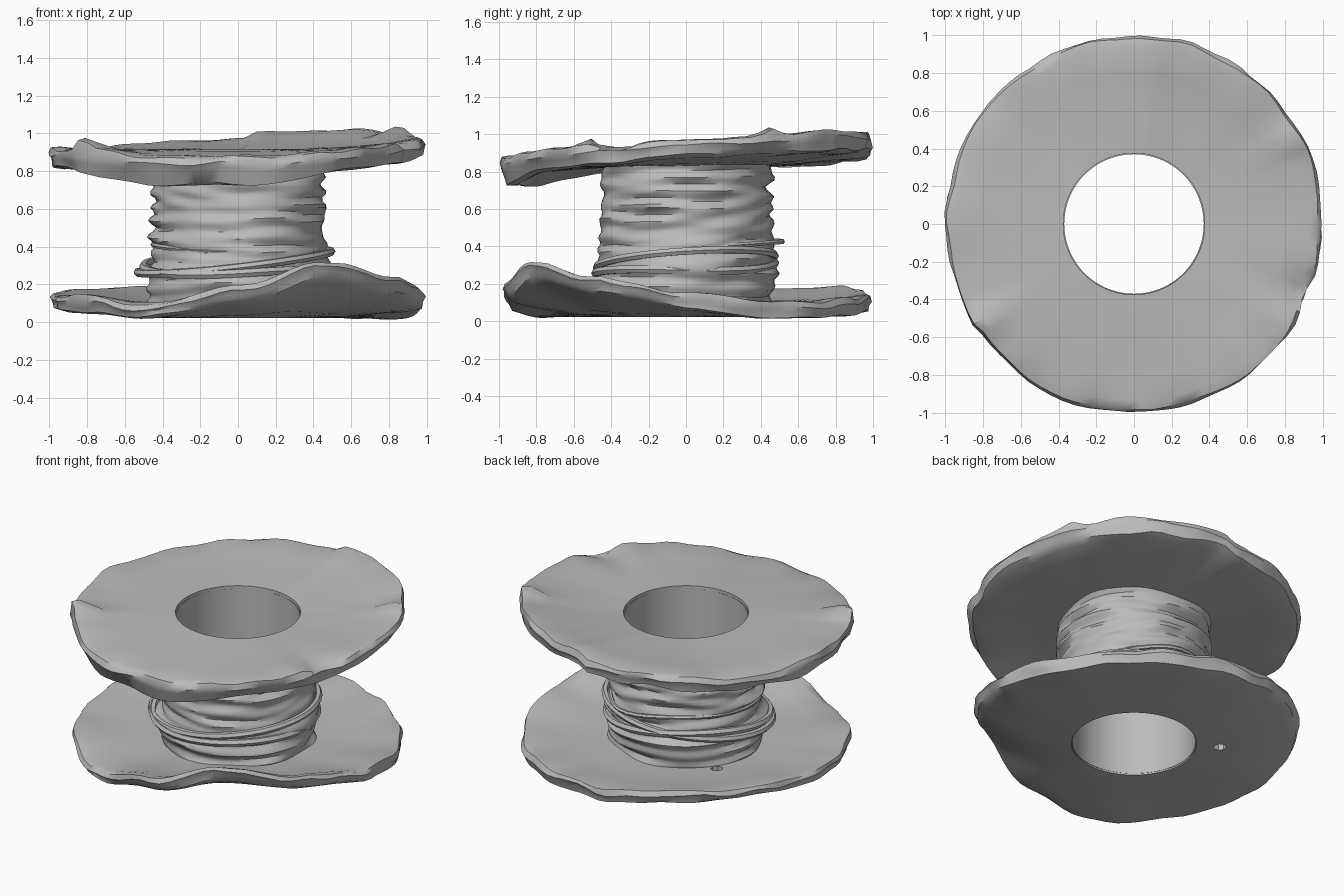
import bpy, bmesh
from math import sin, cos, pi, radians, degrees, exp
from mathutils import Vector, noise

if bpy.data.objects.get("Cube"):
    bpy.data.objects.remove(bpy.data.objects["Cube"])

grey = bpy.data.materials.new("worn grey")
grey.use_nodes = True
grey.diffuse_color = (0.5, 0.5, 0.5, 1)
grey.node_tree.nodes["Principled BSDF"].inputs["Base Color"].default_value = (0.5, 0.5, 0.5, 1)

# Rim heights by azimuth in degrees, measured from +x
TOP_RIM = [(-150, .865), (-110, .825), (-80, .825), (-55, .86), (-30, .895), (0, .925), (30, .955),
           (50, .975), (83, .965), (88, .93), (110, .915), (135, .88), (165, .87)]
LOW_RIM = [(-150, .10), (-120, .065), (-90, .15), (-60, .295), (-30, .21), (0, .115), (30, .06),
           (60, .075), (90, .10), (120, .14), (150, .15), (180, .115)]


def rim_height(table, a):
    """Smoothly interpolate a periodic table."""
    d = degrees(a)
    keys = [(k + s, v) for s in (-360, 0, 360) for k, v in table]
    for (k0, v0), (k1, v1) in zip(keys, keys[1:]):
        if k0 <= d <= k1:
            t = (1 - cos(pi * (d - k0) / (k1 - k0))) / 2
            return v0 + (v1 - v0) * t


def bump(a, centre, width):
    """Bell-shaped weight around an azimuth in degrees."""
    d = (degrees(a) - centre + 180) % 360 - 180
    return exp(-(d / width) ** 2)


def wobble(a, z, freq, seed):
    return noise.noise(Vector((cos(a) * freq + seed, sin(a) * freq, z)))


def ring_body(name, profile, warp, segments, sharp):
    """Sweep a closed (r, z) profile around z, bending every point with warp."""
    bm = bmesh.new()
    rings = []
    for i in range(segments):
        a = -pi + 2 * pi * i / segments
        ring = []
        for r, z in profile:
            r2, z2 = warp(a, r, z)
            ring.append(bm.verts.new((r2 * cos(a), r2 * sin(a), z2)))
        rings.append(ring)
    n = len(profile)
    for i, ring in enumerate(rings):
        nxt = rings[(i + 1) % segments]
        for j in range(n):
            k = (j + 1) % n
            bm.faces.new((ring[j], nxt[j], nxt[k], ring[k]))
    bmesh.ops.recalc_face_normals(bm, faces=bm.faces)
    mesh = bpy.data.meshes.new(name)
    bm.to_mesh(mesh)
    bm.free()
    mesh.materials.append(grey)
    obj = bpy.data.objects.new(name, mesh)
    bpy.context.collection.objects.link(obj)
    smooth(obj, sharp)
    return obj


def smooth(obj, angle):
    bpy.ops.object.select_all(action='DESELECT')
    obj.select_set(True)
    bpy.context.view_layer.objects.active = obj
    bpy.ops.object.shade_smooth_by_angle(angle=radians(angle))


def ragged(a, r, z, seed):
    """Crumple that only affects the outer edge."""
    edge = max(0, (r - .88) / .12)
    dr = .022 * edge * wobble(a, z * 12, 5, seed)
    dz = .03 * edge * wobble(a, z * 14, 4.5, seed + 7)
    return dr, dz


def warp_top(a, r, z):
    dr, dz = ragged(a, r, z, 3)
    t = max(0, (r - .375) / .62)
    height = .872 + (rim_height(TOP_RIM, a) - .872) * t ** 1.25
    if .9 < r < .985 and z < -.03:                     # drooping lip rolled inwards
        droop = bump(a, -108, 42)
        dz -= .06 * droop
        dr -= .035 * droop
    if r > .9:
        if z > .03:                                    # torn flaps and dents
            dz += .06 * bump(a, -147, 4) + .04 * bump(a, 28, 4) - .04 * bump(a, -24, 5)
        dr += .02 * bump(a, -149, 3) - .025 * bump(a, -22, 5)
    return r + dr, height + z + dz


def warp_low(a, r, z):
    dr, dz = ragged(a, r, z, 11)
    t = max(0, (r - .45) / .55)
    height = .06 + (rim_height(LOW_RIM, a) - .06) * t ** 1.5
    shrink = t * (.01 + .05 * bump(a, -58, 28))
    return r + dr - shrink, max(.015, height + z + dz)


# Flange cross-section: underside, folded edge, upper side
FLANGE = [(.375, -.045), (.6, -.045), (.8, -.045), (.93, -.053), (.98, -.042), (.986, -.012),
          (1.0, .012), (.988, .045), (.94, .054), (.8, .045), (.6, .045), (.375, .045)]
ring_body("top_flange", FLANGE, warp_top, 90, 45)
low_flange = ring_body("bottom_flange", [(r, z * .85) for r, z in FLANGE], warp_low, 90, 45)

# Small through hole beside the hub in the bottom flange
bpy.ops.mesh.primitive_cylinder_add(vertices=7, radius=.038, depth=.5, location=(-.43, .29, .05))
cutter = bpy.context.object
cutter.name = "hole_cutter"
cutter.hide_render = True
mod = low_flange.modifiers.new("hole", 'BOOLEAN')
mod.operation, mod.object, mod.solver = 'DIFFERENCE', cutter, 'EXACT'
bpy.context.view_layer.objects.active = low_flange
bpy.ops.object.modifier_apply(modifier=mod.name)
bpy.data.objects.remove(cutter)


# Hub: straight bore inside, wrinkled winding outside
def warp_hub(a, r, z):
    if r < .4:
        return r, z
    ridge = .035 * wobble(a, z * 20 + .8 * cos(a + 1), 1.3, 5)
    ridge += .006 * sin(z * 75 + 1.5 * sin(a))
    belly = .025 * exp(-((z - .27 - .05 * cos(a)) / .11) ** 2)
    return r + ridge + belly, z + .015 * wobble(a, z * 3, 1.5, 9)


RINGS = 44
hub = [(.37, .9), (.37, .03)]
hub += [(.455, .06 + .8 * i / RINGS) for i in range(RINGS + 1)]
ring_body("wound_hub", hub, warp_hub, 60, 45)


# Loose strands wrapped around the hub
def strand(name, radius, z_at, r_at):
    curve = bpy.data.curves.new(name, 'CURVE')
    curve.dimensions = '3D'
    curve.bevel_depth = radius
    curve.bevel_resolution = 1
    spline = curve.splines.new('POLY')
    count = 48
    spline.points.add(count - 1)
    for i, p in enumerate(spline.points):
        a = 2 * pi * i / count
        r = r_at(a)
        p.co = (r * cos(a), r * sin(a), z_at(a), 1)
    spline.use_cyclic_u = True
    curve.materials.append(grey)
    obj = bpy.data.objects.new(name, curve)
    bpy.context.collection.objects.link(obj)
    bpy.ops.object.select_all(action='DESELECT')
    obj.select_set(True)
    bpy.context.view_layer.objects.active = obj
    bpy.ops.object.convert(target='MESH')
    smooth(bpy.context.object, 50)


strand("upper_strand", .022, lambda a: .32 + .055 * cos(a) + .03 * sin(a),
       lambda a: .475 + .06 * bump(a, 190, 40) + .02 * bump(a, 0, 40))
strand("lower_strand", .024, lambda a: .285 + .03 * cos(a - 2) - .02 * sin(2 * a),
       lambda a: .475 + .035 * bump(a, -150, 50))
strand("loose_loop", .014, lambda a: .40 + .03 * sin(a - .4),
       lambda a: .45 + .07 * bump(a, 80, 25))
